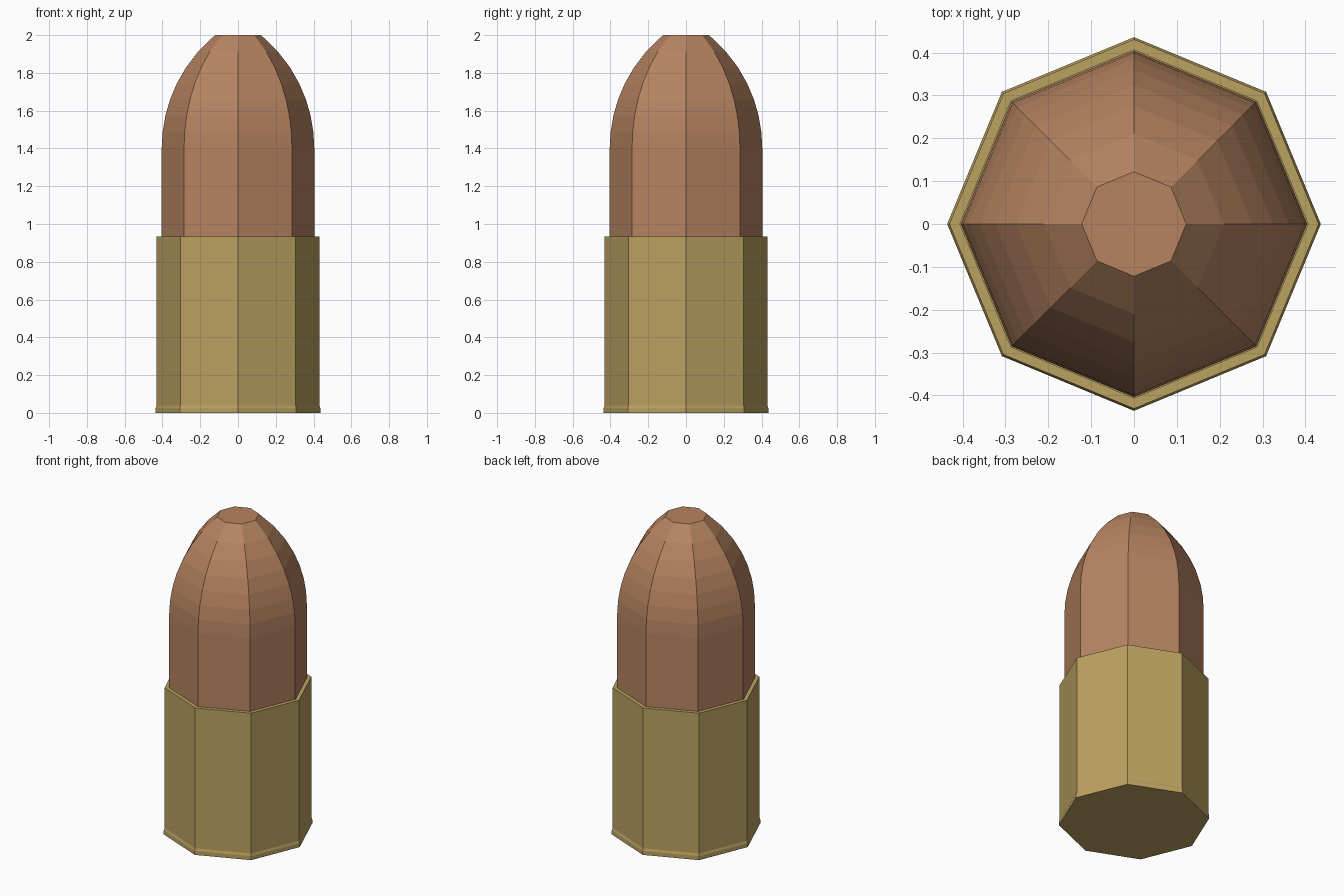
import bpy, bmesh, math

if "Cube" in bpy.data.objects:
    bpy.data.objects.remove(bpy.data.objects["Cube"])

SIDES = 8


def material(name, rgb):
    m = bpy.data.materials.new(name)
    m.diffuse_color = (*rgb, 1)
    m.use_nodes = True
    m.node_tree.nodes["Principled BSDF"].inputs["Base Color"].default_value = m.diffuse_color
    return m


def lathe(name, profile, mat):
    """Revolve (radius, z) points into a closed eight-sided solid, capped at both ends."""
    bm = bmesh.new()
    rings = []
    for r, z in profile:
        rings.append([bm.verts.new((r * math.cos(2 * math.pi * i / SIDES),
                                    r * math.sin(2 * math.pi * i / SIDES), z))
                      for i in range(SIDES)])
    for a, b in zip(rings, rings[1:]):
        for i in range(SIDES):
            j = (i + 1) % SIDES
            bm.faces.new((a[i], a[j], b[j], b[i]))
    bm.faces.new(rings[0][::-1])
    bm.faces.new(rings[-1])
    bmesh.ops.recalc_face_normals(bm, faces=bm.faces)
    mesh = bpy.data.meshes.new(name)
    bm.to_mesh(mesh)
    bm.free()
    mesh.materials.append(mat)
    obj = bpy.data.objects.new(name, mesh)
    bpy.context.collection.objects.link(obj)
    return obj


brass = material("brass", (0.50, 0.36, 0.12))
copper = material("copper", (0.47, 0.23, 0.12))

# Brass case with a thin flared foot and a flat mouth around the bullet
lathe("case", [(0.436, 0), (0.436, 0.025), (0.431, 0.04),
               (0.431, 0.935), (0.406, 0.935), (0.406, 0.92)], brass)

# Copper bullet: straight shank, then a circular-arc nose with a flat tip
body_r, tip_r, shoulder_z, tip_z, steps = 0.404, 0.122, 1.40, 2.0, 7
drop, height = body_r - tip_r, tip_z - shoulder_z
arc_r = (height ** 2 + drop ** 2) / (2 * drop)
nose = []
for k in range(steps + 1):
    h = height * k / steps
    nose.append((body_r - arc_r + math.sqrt(arc_r ** 2 - h ** 2), shoulder_z + h))
lathe("bullet", [(body_r, 0.90)] + nose, copper)
